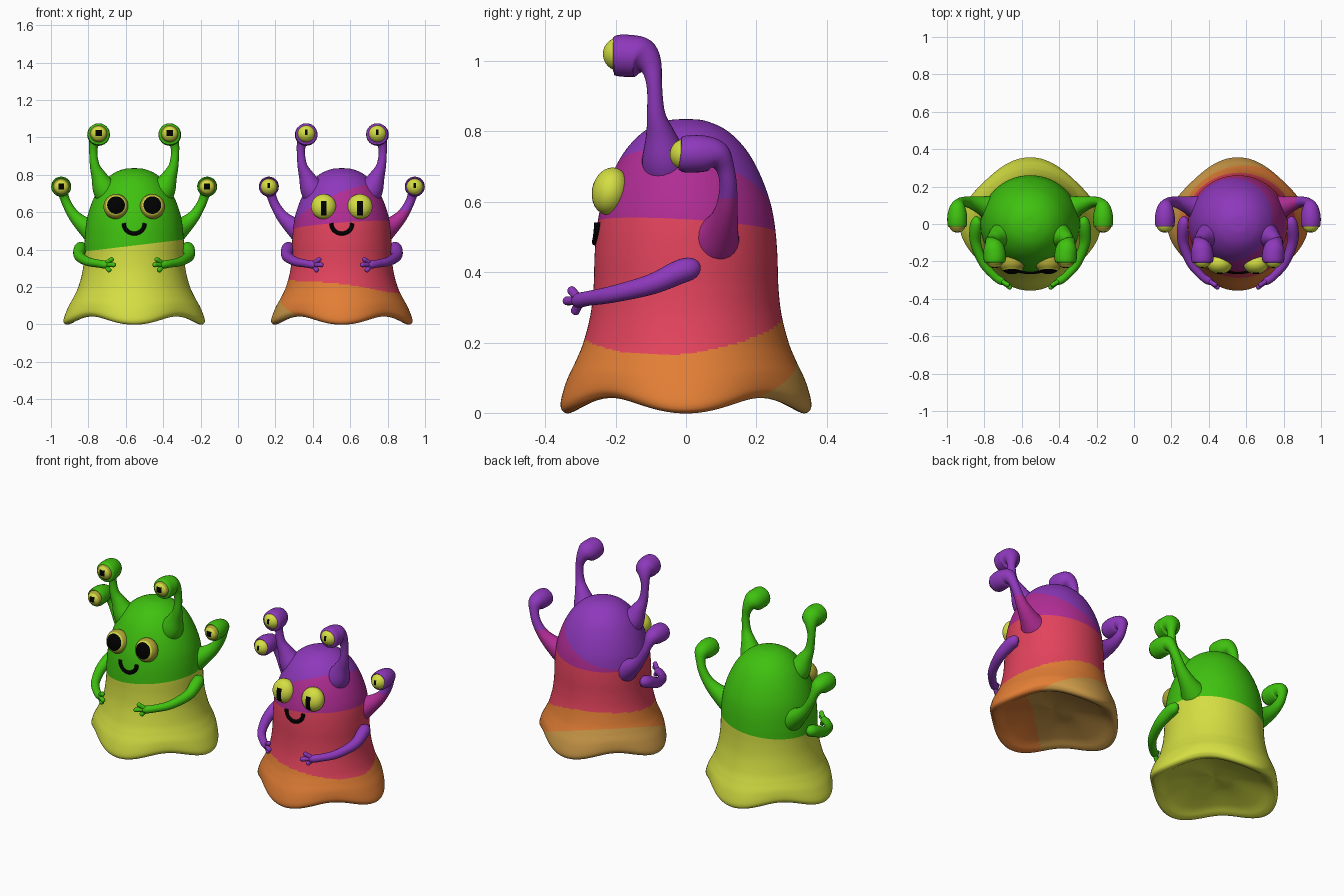
import bpy, bmesh, math
from mathutils import Vector, Matrix

if "Cube" in bpy.data.objects:
    bpy.data.objects.remove(bpy.data.objects["Cube"])

COLOURS = {
    "green": (0.05, 0.54, 0.005), "yellow": (0.66, 0.73, 0.055), "black": (0, 0, 0),
    "olive": (0.42, 0.37, 0.035), "purple": (0.27, 0.04, 0.50), "magenta": (0.44, 0.026, 0.30),
    "coral": (0.76, 0.056, 0.108), "orange": (0.76, 0.21, 0.036), "tan": (0.60, 0.32, 0.065),
}
MATS = {}
for n, c in COLOURS.items():
    MATS[n] = bpy.data.materials.new(n)
    MATS[n].diffuse_color = (*c, 1)


def finish(name, bm, rule, location=(0, 0, 0), cuts=()):
    """Make a smooth object; rule(face centre) gives each face's colour name.
    cuts are (point, normal) planes that give clean colour borders."""
    for co, no in cuts:
        bmesh.ops.bisect_plane(bm, geom=bm.verts[:] + bm.edges[:] + bm.faces[:],
                               dist=1e-5, plane_co=co, plane_no=no)
    bmesh.ops.recalc_face_normals(bm, faces=bm.faces)
    used = []
    for f in bm.faces:
        c = rule(f.calc_center_median())
        if c not in used:
            used.append(c)
        f.material_index = used.index(c)
        f.smooth = True
    me = bpy.data.meshes.new(name)
    bm.to_mesh(me)
    bm.free()
    for c in used:
        me.materials.append(MATS[c])
    ob = bpy.data.objects.new(name, me)
    ob.location = location
    bpy.context.collection.objects.link(ob)
    return ob


def spline(pts, n):
    """Catmull-Rom through points of any dimension."""
    P = [Vector(p) for p in pts]
    P = [P[0] * 2 - P[1]] + P + [P[-1] * 2 - P[-2]]
    out = []
    for i in range(1, len(P) - 2):
        a, b, c, d = P[i - 1:i + 3]
        for k in range(n):
            t = k / n
            out.append((b * 2 + (c - a) * t + (a * 2 - b * 5 + c * 4 - d) * t * t
                        + (b * 3 - a - c * 3 + d) * t ** 3) / 2)
    return out + [P[-2]]


def skin(bm, rings):
    """Bridge closed rings and cap both ends with a fan."""
    V = [[bm.verts.new(p) for p in r] for r in rings]
    n = len(V[0])
    for a, b in zip(V, V[1:]):
        for j in range(n):
            bm.faces.new((a[j], a[(j + 1) % n], b[(j + 1) % n], b[j]))
    for r in (V[0], V[-1]):
        c = bm.verts.new(sum((v.co for v in r), Vector()) / n)
        for j in range(n):
            bm.faces.new((r[j], r[(j + 1) % n], c))


def tube(bm, pts, side=1, n=6, sides=24):
    """Tapered tube through (x, y, z, radius) points, mirrored by side."""
    S = spline([(p[0] * side, p[1], p[2], p[3]) for p in pts], n)
    C = [Vector(s[:3]) for s in S]
    rings, u = [], None
    for i, c in enumerate(C):
        t = (C[min(i + 1, len(C) - 1)] - C[max(i - 1, 0)]).normalized()
        u = t.orthogonal() if u is None else u - t * u.dot(t)
        u.normalize()
        w = t.cross(u)
        rings.append([c + (u * math.cos(a) + w * math.sin(a)) * S[i][3]
                      for a in (2 * math.pi * k / sides for k in range(sides))])
    skin(bm, rings)


# Half profile (radius, height) from under the skirt to the crown
PROFILE = [(0.004, .10), (.13, .092), (.26, .055), (.318, .026), (.346, .022), (.36, .045),
           (.345, .10), (.32, .15), (.298, .2), (.277, .28), (.268, .36), (.265, .45),
           (.258, .53), (.244, .6), (.214, .68), (.173, .75), (.118, .803), (.057, .83), (.004, .836)]


def body(name, cx, rule, cuts):
    rings = []
    for r, z in spline(PROFILE, 10):
        w = max(0, 1 - max(z - .03, 0) / .25) ** 2
        ring = []
        for k in range(120):
            a = 2 * math.pi * k / 120
            c4 = math.cos(4 * a) * w
            rr = r * (1 + .055 * c4)
            ring.append((rr * math.cos(a), rr * math.sin(a) * (.98 - .04 * w),
                         z - .022 * c4 * min(1, r / .34)))
        rings.append(ring)
    bm = bmesh.new()
    skin(bm, rings)
    finish(name, bm, rule, (cx, 0, 0), cuts)


def eye(name, centre, size, tilt, rule, cuts):
    """Ball with its pole to the front; rule gets unit local (x, y, z)."""
    bm = bmesh.new()
    bmesh.ops.create_uvsphere(bm, u_segments=48, v_segments=40, radius=1)
    bmesh.ops.rotate(bm, verts=bm.verts, matrix=Matrix.Rotation(math.pi / 2, 3, 'X'))
    ob = finish(name, bm, rule, centre, cuts)
    ob.scale = size
    ob.rotation_euler = (tilt, 0, 0)


# Colour borders as planes z = a + b*x + c*y
HOOD, PURPLE, MAGENTA, TAN = (.422, .12, 0), (.655, .45, -.28), (.53, .08, -.06), (.05, -.30, .33)


def height(p, x, y):
    return p[0] + p[1] * x + p[2] * y


def plane(p):
    return (0, 0, p[0]), (-p[1], -p[2], 1)


def green_body(c):
    return "green" if c.z > height(HOOD, c.x, c.y) else "yellow"


def rainbow_body(c):
    x, y, z = c
    if z < .11 and math.hypot(x, y) < .31:  # underside
        return "tan" if height(TAN, x, y) > 0 else "orange"
    if z > height(PURPLE, x, y):
        return "purple"
    if z > height(MAGENTA, x, y):
        return "magenta"
    if z > .195 - .13 * x + .1 * y + .6 * y * y + .15 * x * x:
        return "coral"
    return "tan" if z < height(TAN, x, y) else "orange"


def rainbow_stalk(c):
    return "magenta" if c.x > .1 and c.z < .61 else "purple"


def round_eye(pupil, ring):
    def rule(c):
        d = math.hypot(c.x, c.z)
        if c.y > 0 or d > ring:
            return "olive"
        return "black" if d < pupil else "yellow"
    return rule, ()


def box_eye(w, lo, hi, ring):
    """Upright pupil with straight sides; olive outside the ring."""
    def rule(c):
        if c.y < 0 and abs(c.x) < w and lo < c.z < hi:
            return "black"
        return "yellow" if ring > 1 or (c.y < 0 and math.hypot(c.x, c.z) < ring) else "olive"
    X, Z = (1, 0, 0), (0, 0, 1)
    return rule, [((w, 0, 0), X), ((-w, 0, 0), X), ((0, 0, lo), Z), ((0, 0, hi), Z)]


TOP_STALK = [(.10, -.045, .64, .07), (.155, -.06, .72, .066), (.188, -.073, .79, .042),
             (.211, -.085, .85, .026), (.219, -.09, .93, .022), (.21, -.1, .985, .032),
             (.197, -.125, 1.01, .055), (.19, -.165, 1.015, .06), (.19, -.2, 1.016, .057),
             (.19, -.208, 1.016, .045)]
SIDE_STALK = [(.10, .04, .45, .08), (.19, .075, .485, .078), (.26, .10, .525, .05),
              (.32, .115, .58, .032), (.36, .12, .645, .025), (.38, .11, .70, .027),
              (.388, .085, .732, .043), (.39, .04, .737, .053), (.39, -.008, .735, .051),
              (.39, -.016, .735, .04)]
ARM = [(.27, .03, .415, .012), (.28, .018, .412, .03), (.29, -.02, .40, .034),
       (.292, -.10, .365, .029), (.25, -.21, .337, .024), (.19, -.28, .325, .021),
       (.155, -.305, .32, .021), (.14, -.318, .32, .012)]
FINGER_TIPS = [(.113, -.33, .353), (.10, -.345, .318), (.127, -.318, .283)]

for kind, cx in (("green", -.555), ("rainbow", .555)):
    green = kind == "green"
    skin_colour = "green" if green else "purple"
    stalk_rule = (lambda c: "green") if green else rainbow_stalk
    if green:
        body(kind + "_body", cx, green_body, [plane(HOOD)])
    else:
        body(kind + "_body", cx, rainbow_body, [plane(p) for p in (PURPLE, MAGENTA, TAN)])

    for s, side in ((-1, "left"), (1, "right")):
        tag = f"{kind}_{side}_"
        # Eye stalks
        for label, path in (("top_stalk", TOP_STALK), ("side_stalk", SIDE_STALK)):
            bm = bmesh.new()
            tube(bm, path, s)
            finish(tag + label, bm, stalk_rule, (cx, 0, 0), [((0, 0, .61), (0, 0, 1))])
        # Arm with three fingers
        bm = bmesh.new()
        tube(bm, ARM, s)
        for t in FINGER_TIPS:
            a, b = Vector((.16, -.30, .32)), Vector(t)
            tube(bm, [(*a, .014), (*a.lerp(b, .5), .0125), (*a.lerp(b, .88), .0125), (*b, .005)],
                 s, 4, 12)
        finish(tag + "arm", bm, lambda c: skin_colour, (cx, 0, 0))
        # Eyes
        small = box_eye(.34, -.28, .42, .74) if green else box_eye(.14, -.15, .45, 2)
        big = round_eye(.7, .82) if green else box_eye(.23, -.82, .3, 2)
        eye(tag + "top_eye", (cx + s * .19, -.188, 1.02), (.05, .048, .048), 0, *small)
        eye(tag + "side_eye", (cx + s * .39, .0, .735), (.046, .046, .045), 0, *small)
        eye(tag + "face_eye", (cx + s * .097, -.215, .63), (.067, .052, .068), -.22, *big)

    # Smiling mouth lying on the face
    pts = []
    for i in range(13):
        a = math.pi * (i / 12 - .5) * 1.05
        x, z = .055 * math.sin(a), .537 - .051 * math.cos(a)
        pts.append((x, -math.sqrt(.262 ** 2 - x * x) * .98, z, .011))
    bm = bmesh.new()
    tube(bm, pts, 1, 3, 12)
    finish(kind + "_mouth", bm, lambda c: "black", (cx, 0, 0))

for m in bpy.data.materials:
    if m.users and not m.is_grease_pencil:
        m.use_nodes = True
        m.node_tree.nodes["Principled BSDF"].inputs["Base Color"].default_value = m.diffuse_color
